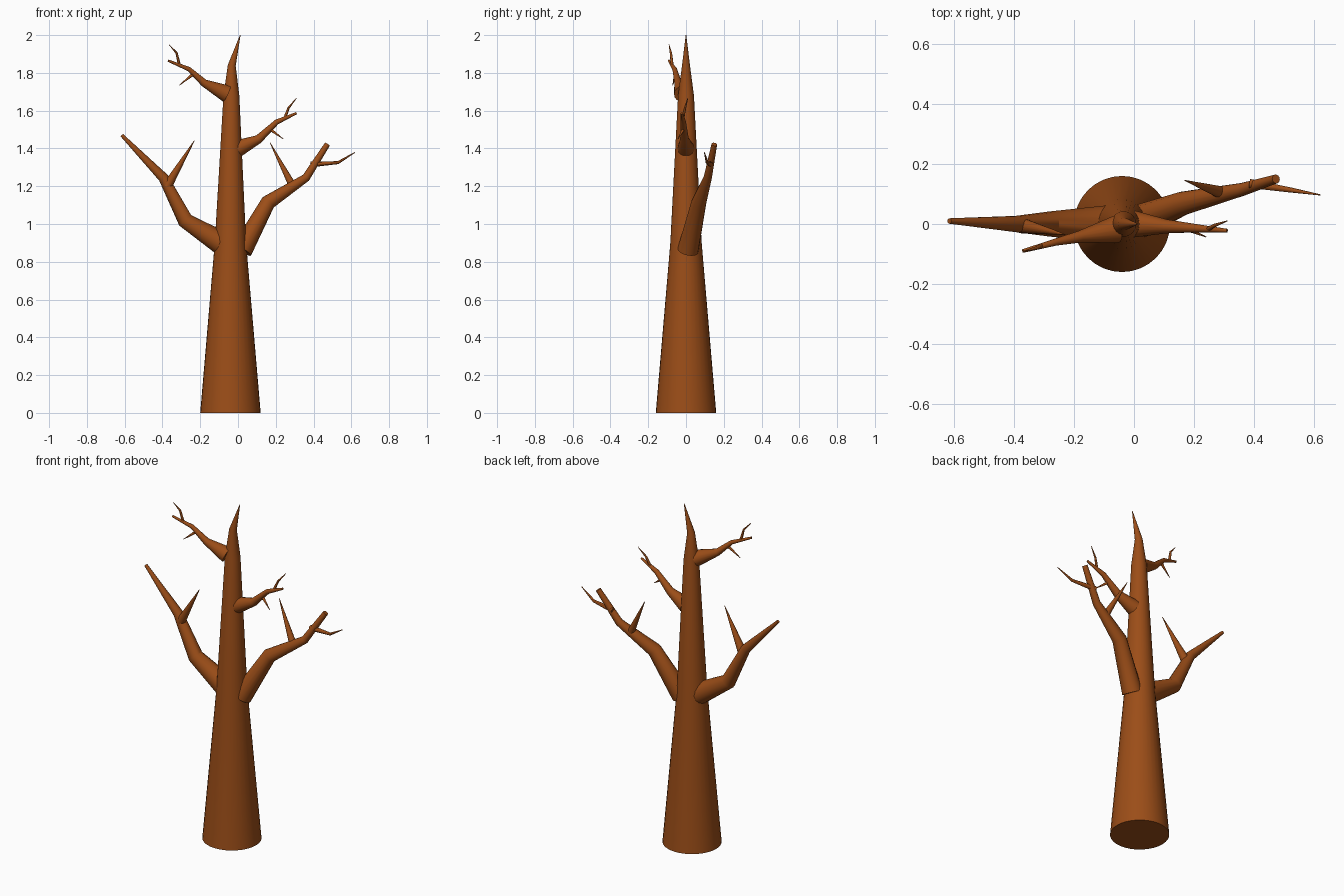
import bpy, bmesh, math
from mathutils import Vector

if "Cube" in bpy.data.objects:
    bpy.data.objects.remove(bpy.data.objects["Cube"])

bark = bpy.data.materials.new("bark")
bark.diffuse_color = (0.33, 0.075, 0.009, 1)
bark.use_nodes = True
bark.node_tree.nodes["Principled BSDF"].inputs["Base Color"].default_value = bark.diffuse_color


def limb(name, nodes, sides=16):
    """Tapered, jointed tube through (x, y, z, radius) nodes, closed at both ends."""
    pts = [Vector(n[:3]) for n in nodes]
    bm = bmesh.new()
    rings = []
    for i, p in enumerate(pts):
        # ring lies in the bisecting plane of its two segments
        d_in = (p - pts[i - 1]).normalized() if i else Vector()
        d_out = (pts[i + 1] - p).normalized() if i < len(pts) - 1 else Vector()
        t = (d_in + d_out).normalized()
        u = Vector((0, 1, 0)).cross(t).normalized()
        v = t.cross(u)
        r = max(nodes[i][3], 0.0015)
        angles = [2 * math.pi * k / sides for k in range(sides)]
        rings.append([bm.verts.new(p + r * (u * math.cos(a) + v * math.sin(a))) for a in angles])
    for a, b in zip(rings, rings[1:]):
        for k in range(sides):
            n = (k + 1) % sides
            bm.faces.new((a[k], a[n], b[n], b[k]))
    bm.faces.new(rings[0][::-1])
    bm.faces.new(rings[-1])
    mesh = bpy.data.meshes.new(name)
    bm.to_mesh(mesh)
    bm.free()
    mesh.materials.append(bark)
    obj = bpy.data.objects.new(name, mesh)
    bpy.context.collection.objects.link(obj)
    bpy.context.view_layer.objects.active = obj
    bpy.ops.object.select_all(action='DESELECT')
    obj.select_set(True)
    bpy.ops.object.shade_smooth_by_angle(angle=math.radians(30))


# trunk with its bent, pointed top
limb("trunk", [(-0.04, 0, 0, 0.16), (-0.04, 0, 0.9, 0.083), (-0.035, 0, 1.68, 0.042),
               (-0.033, 0, 1.84, 0.021), (0.012, 0, 2.0, 0)], 32)

# lower left branch and its twig
limb("lower_left_branch", [(-0.09, 0, 0.9, 0.062), (-0.28, 0, 1.02, 0.042),
                           (-0.395, 0, 1.245, 0.027), (-0.615, 0.01, 1.47, 0.009)])
limb("lower_left_twig", [(-0.375, -0.005, 1.2, 0.026), (-0.23, -0.035, 1.443, 0)])

# lower right branch and its twigs
limb("lower_right_branch", [(0.02, 0.01, 0.86, 0.056), (0.16, 0.068, 1.115, 0.04),
                            (0.36, 0.115, 1.245, 0.022), (0.473, 0.15, 1.422, 0.015)])
limb("lower_right_spike", [(0.29, 0.105, 1.2, 0.021), (0.17, 0.145, 1.43, 0)])
limb("lower_right_twig", [(0.385, 0.135, 1.315, 0.015), (0.53, 0.112, 1.325, 0.008),
                          (0.62, 0.097, 1.38, 0.002)], 12)

# upper right branch and its twigs
limb("upper_right_branch", [(0.0, 0, 1.4, 0.045), (0.11, -0.008, 1.45, 0.023),
                            (0.205, -0.014, 1.54, 0.014), (0.31, -0.022, 1.587, 0.006)])
limb("upper_right_twig_up", [(0.245, -0.018, 1.555, 0.008), (0.268, -0.005, 1.615, 0.006),
                             (0.31, 0.01, 1.667, 0)], 12)
limb("upper_right_twig_down", [(0.165, -0.012, 1.505, 0.009), (0.24, -0.043, 1.45, 0)], 12)

# upper left branch and its twigs
limb("upper_left_branch", [(-0.06, -0.018, 1.69, 0.046), (-0.18, -0.042, 1.747, 0.02),
                           (-0.26, -0.06, 1.82, 0.012), (-0.37, -0.09, 1.865, 0.006)])
limb("upper_left_twig_up", [(-0.31, -0.073, 1.84, 0.008), (-0.325, -0.08, 1.905, 0.006),
                            (-0.365, -0.09, 1.95, 0)], 12)
limb("upper_left_twig_down", [(-0.235, -0.055, 1.795, 0.009), (-0.31, -0.07, 1.735, 0)], 12)
